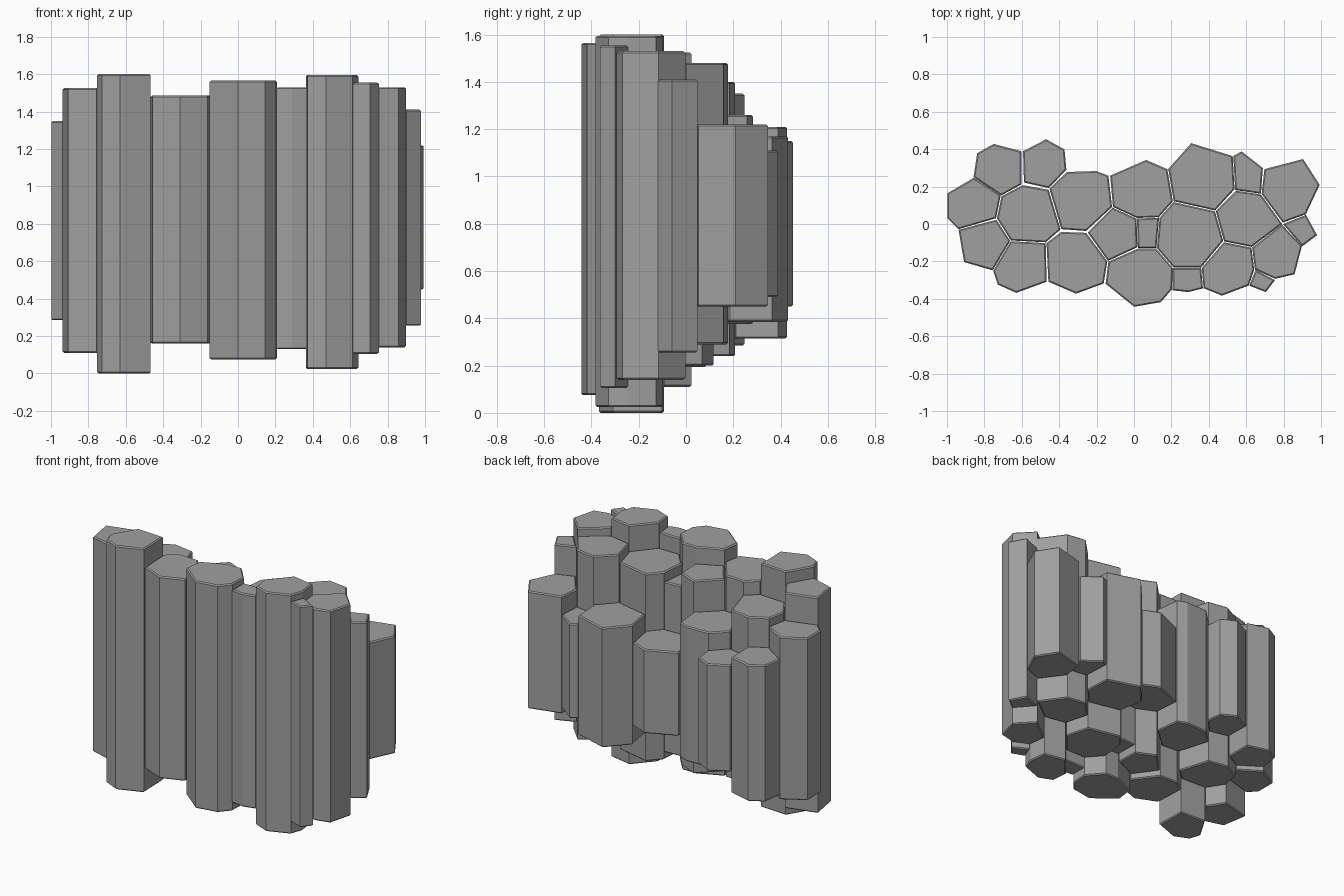
import bpy
import bmesh
from mathutils import Vector

SHRINK = 0.985   # leaves a narrow crack between neighbouring columns
EDGE = 0.007     # worn rim on the top and bottom of each column

default_cube = bpy.data.objects.get("Cube")
if default_cube:
    bpy.data.objects.remove(default_cube, do_unlink=True)


def make_material(name, colour):
    material = bpy.data.materials.new(name)
    material.use_nodes = True
    material.diffuse_color = colour
    for node in material.node_tree.nodes:
        if node.type == "BSDF_PRINCIPLED":
            node.inputs["Base Color"].default_value = colour
            node.inputs["Roughness"].default_value = 0.9
    return material


stone = make_material("grey stone", (0.35, 0.35, 0.35, 1))


def column(name, bottom, top, *footprint):
    """Extrude a stone column from its footprint; all sizes in hundredths."""
    points = [Vector(point) / 100 for point in footprint]
    centre = sum(points, Vector((0, 0))) / len(points)
    bm = bmesh.new()
    ring = []
    for point in points:
        spot = centre + (point - centre) * SHRINK
        ring.append(bm.verts.new((spot.x, spot.y, bottom / 100)))
    base = bm.faces.new(ring)

    # Raise the walls and the cap
    raised = bmesh.ops.extrude_face_region(bm, geom=[base], use_keep_orig=True)
    lifted = [item for item in raised["geom"] if isinstance(item, bmesh.types.BMVert)]
    bmesh.ops.translate(bm, verts=lifted, vec=(0, 0, (top - bottom) / 100))
    bmesh.ops.recalc_face_normals(bm, faces=bm.faces[:])

    # Chamfer only the rims, so the vertical edges stay crisp
    rims = [edge for edge in bm.edges
            if abs(edge.verts[0].co.z - edge.verts[1].co.z) < EDGE]
    bmesh.ops.bevel(bm, geom=rims, offset=EDGE, offset_type="OFFSET",
                    segments=1, profile=0.5, affect="EDGES")

    mesh = bpy.data.meshes.new(name)
    bm.to_mesh(mesh)
    bm.free()
    mesh.materials.append(stone)
    part = bpy.data.objects.new(name, mesh)
    bpy.context.scene.collection.objects.link(part)
    return part


# Front row, the tallest columns
column("front_far_right_column", 11, 152.5,
       (-94, -3), (-73.5, 2.5), (-66, -9), (-75.5, -25), (-91, -20.5))
column("front_right_column", 0, 160,
       (-66, -9), (-47, -10), (-46.5, -31), (-63, -37), (-73, -32.5), (-75.5, -25))
column("front_inner_right_column", 16, 148.5,
       (-39, -4), (-25.5, -4.5), (-14, -20), (-16, -32), (-31, -37.5),
       (-46, -31), (-47, -10))
column("front_middle_column", 7.5, 156.5,
       (2, -13), (12, -13), (21, -23.5), (20.5, -35), (14.5, -42), (0, -44.5),
       (-15.5, -32), (-14, -20))
column("front_small_column", 13, 153,
       (20.5, -23.5), (36, -23.5), (37, -34.5), (29, -36.5), (20.5, -35.5))
column("front_inner_left_column", 2.5, 159.5,
       (48, -9.5), (63, -12.5), (64.5, -24.5), (61.5, -33), (47, -38.5),
       (37, -34.5), (36, -23.5))
column("front_sliver_column", 10.5, 155.5,
       (65, -24.5), (75.5, -30), (70.5, -36.5), (61.5, -33))
column("front_left_column", 14, 153,
       (63, -12.5), (79, 0), (90, -11.5), (86, -27), (75.5, -29.5), (64.5, -24.5))
column("left_end_sliver_column", 25.5, 141,
       (79.5, 0), (92, 5), (98, -6), (90, -12))

# Middle row
column("right_end_column", 28.5, 135,
       (-100, 16.5), (-85.5, 25), (-71, 15.5), (-73.5, 3), (-94, -3), (-100, 3))
column("middle_right_column", 24, 140,
       (-71, 15), (-59.5, 21), (-45.5, 18.5), (-39, -3), (-47, -10),
       (-66, -9), (-73.5, 3))
column("middle_inner_right_column", 19.5, 146,
       (-11.5, 9), (1.5, 3), (2, -12.5), (-14, -20), (-25, -4.5))
column("middle_small_column", 25, 137,
       (1.5, 3), (13.5, 3.5), (12, -13), (2, -13))
column("middle_inner_left_column", 20, 143,
       (21, 12), (43.5, 7), (48, -9), (36, -23.5), (21, -23.5),
       (12, -13), (13.5, 3.5))
column("middle_left_column", 29, 148,
       (43.5, 7), (54.5, 18), (68, 16), (79.5, 0), (63, -12.5), (48, -9.5))

# Back row, the shortest columns
column("back_far_right_column", 31.5, 121,
       (-84, 38), (-75, 43), (-60, 39), (-60, 21), (-71, 15), (-86, 25))
column("back_right_column", 45, 115,
       (-59.5, 39), (-47, 45.5), (-37, 40), (-36, 29), (-45.5, 19), (-59, 22))
column("back_inner_right_column", 37.5, 126,
       (-36, 28), (-20, 28.5), (-13.5, 26), (-11.5, 9), (-25.5, -4),
       (-39, -3), (-45.5, 19))
column("back_middle_column", 51, 106,
       (-13, 26), (6.5, 34.5), (18, 29.5), (21, 12), (13.5, 3.5), (1.5, 3), (-11.5, 9))
column("back_inner_left_column", 38.5, 117,
       (18, 29.5), (30.5, 43.5), (53, 36.5), (54, 18.5), (43.5, 7), (21, 12))
column("back_small_column", 49, 111,
       (53, 36.5), (57.5, 39), (69, 30), (68, 16), (54, 18))
column("back_far_left_column", 45, 122,
       (69.5, 29.5), (90.5, 35), (99.5, 21), (92, 5), (79.5, 0.5), (68, 16))
